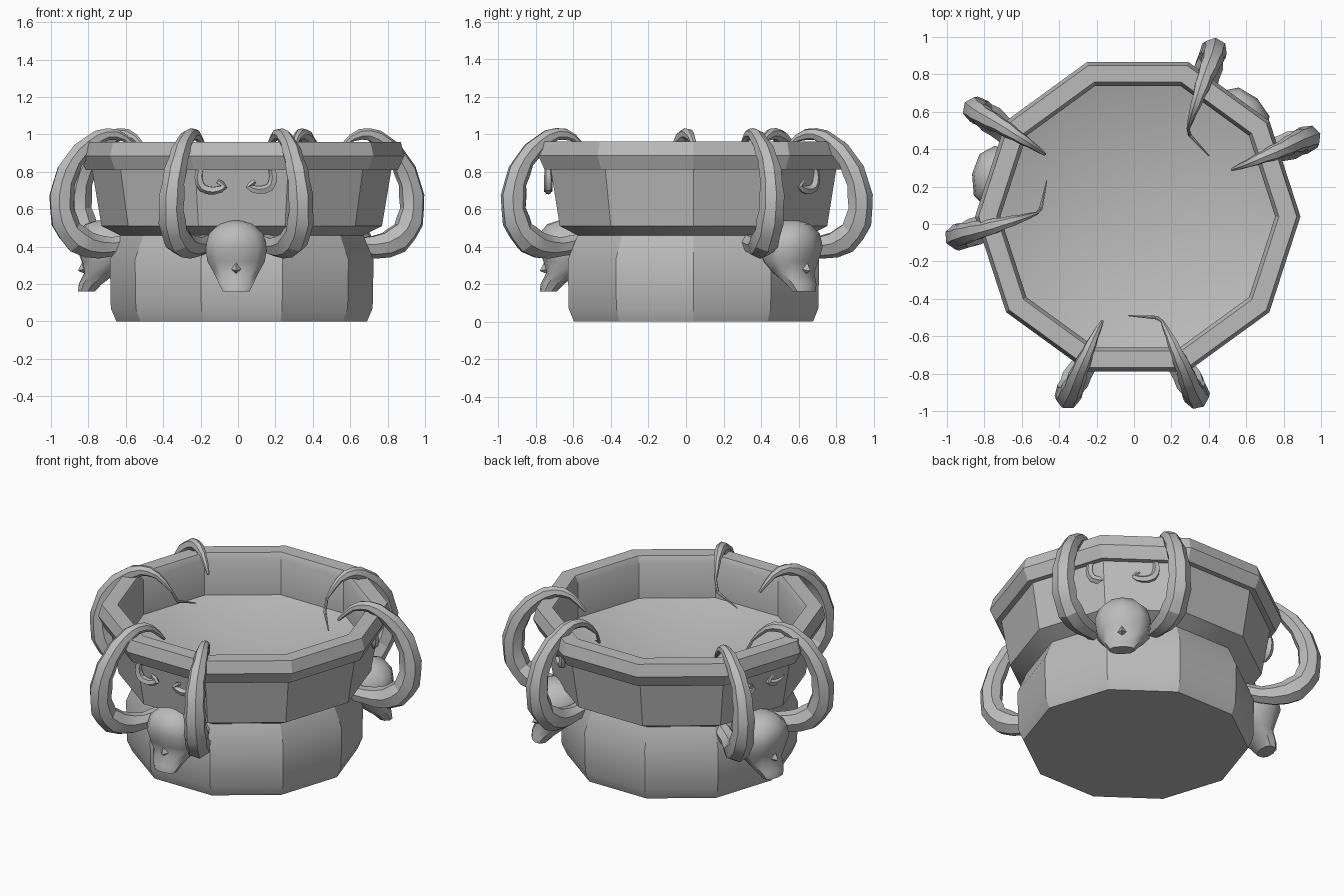
import bpy, bmesh, math
from mathutils import Vector, Quaternion

cube = bpy.data.objects.get("Cube")
if cube:
    bpy.data.objects.remove(cube, do_unlink=True)

stone = bpy.data.materials.new("grey_stone")
stone.use_nodes = True
GREY = (0.5, 0.5, 0.5, 1)
stone.diffuse_color = GREY
stone.node_tree.nodes["Principled BSDF"].inputs["Base Color"].default_value = GREY


def loft(name, rings, location=(0, 0, 0), turn=0, angle=30):
    """Skin a list of point rings; one-point rings become tips, open ends are capped."""
    bm = bmesh.new()
    rows = [[bm.verts.new(p) for p in ring] for ring in rings]
    n = max(len(r) for r in rows)
    for a, b in zip(rows, rows[1:]):
        for i in range(n):
            j = (i + 1) % n
            if len(b) == 1:
                bm.faces.new((a[i], a[j], b[0]))
            elif len(a) == 1:
                bm.faces.new((a[0], b[j], b[i]))
            else:
                bm.faces.new((a[i], a[j], b[j], b[i]))
    for row in (rows[0], rows[-1]):
        if len(row) > 2:
            bm.faces.new(row)
    bmesh.ops.recalc_face_normals(bm, faces=bm.faces)
    mesh = bpy.data.meshes.new(name)
    bm.to_mesh(mesh)
    bm.free()
    mesh.materials.append(stone)
    ob = bpy.data.objects.new(name, mesh)
    bpy.context.collection.objects.link(ob)
    ob.location = location
    ob.rotation_euler.z = turn
    bpy.ops.object.select_all(action='DESELECT')
    ob.select_set(True)
    bpy.context.view_layer.objects.active = ob
    bpy.ops.object.shade_smooth_by_angle(angle=math.radians(angle))
    return ob


def smooth_path(points, steps):
    """Catmull-Rom resampling of points of any dimension."""
    pts = [Vector(p) for p in points]
    pts = [pts[0] * 2 - pts[1]] + pts + [pts[-1] * 2 - pts[-2]]
    out = []
    for a, b, c, d in zip(pts, pts[1:], pts[2:], pts[3:]):
        for k in range(steps):
            t = k / steps
            out.append((b * 2 + (c - a) * t + (a * 2 - b * 5 + c * 4 - d) * t ** 2
                        + (b * 3 - a - c * 3 + d) * t ** 3) / 2)
    return out + [pts[-2]]


def tube_rings(path, radii, sides):
    """Rings across a path, carried along without twisting."""
    rings, axis, side = [], None, None
    for i, p in enumerate(path):
        new = (path[min(i + 1, len(path) - 1)] - path[max(i - 1, 0)]).normalized()
        if side is None:
            side = new.orthogonal().normalized()
        else:
            side = axis.rotation_difference(new) @ side
        axis = new
        rings.append([p + Quaternion(axis, math.tau * k / sides) @ side * radii[i]
                      for k in range(sides)])
    return rings


# Ten-sided basin: outside, rim, inside wall and dished floor
PROFILE = [(0.67, 0), (0.70, 0.07), (0.705, 0.33), (0.65, 0.46), (0.75, 0.51),
           (0.80, 0.81), (0.835, 0.81), (0.87, 0.885), (0.85, 0.96),
           (0.755, 0.96), (0.735, 0.92), (0.735, 0.69)]
SIDES = 10
basin = [[(r * math.cos(math.tau * k / SIDES), r * math.sin(math.tau * k / SIDES), z)
          for k in range(SIDES)] for r, z in PROFILE]
basin.append([(0, 0, 0.45)])
loft("basin", basin, (0.02, 0.04, 0))

# Ornament shapes, drawn for the front; y = -EDGE is the outer line of the horns
EDGE = 0.96
HORN = [(.14, -.55, .43), (.20, -.68, .40), (.28, -.80, .41), (.33, -.89, .48),
        (.345, -.93, .60), (.335, -.92, .74), (.31, -.87, .86), (.28, -.79, .95),
        (.24, -.70, 1.0), (.20, -.61, .98), (.16, -.53, .89)]
TAIL = [(.13, -.51, .82), (-.02, -.50, .76)]
CURL = [(.15, .86), (.185, .83), (.20, .77), (.18, .715), (.12, .70), (.065, .72), (.10, .75)]
# height, half width, front, back
HEAD = [(.16, .075, -.79, -.70), (.20, .095, -.785, -.66), (.26, .125, -.755, -.58),
        (.32, .16, -.77, -.52), (.40, .172, -.80, -.48), (.47, .15, -.79, -.48),
        (.52, .095, -.75, -.50), (.54, .04, -.69, -.55)]


def shifted(points, mirror=1, out=0):
    return [Vector((x * mirror, y + EDGE - out, z)) for x, y, z in points]


def horn(name, mirror, place, turn):
    path = smooth_path(shifted(HORN, mirror), 2)
    n = len(path)
    radii = []
    for i in range(n):
        t = i / (n - 1)
        r = 0.045 + 0.1 * t if t < 0.2 else 0.066 * (1 - ((t - 0.2) / 0.8) ** 1.7) + 0.009
        radii.append(r * (1.06 if i % 2 else 0.95))
    if mirror > 0:
        # thin trailing tip on one horn of the pair
        path += shifted(TAIL)
        radii += [0.01, 0.003]
    loft(name, tube_rings(path, radii, 7), place, turn, 25)


def head(name, place, turn, out):
    rings = []
    for z, w, front, back in HEAD:
        mid, half = (front + back) / 2, (back - front) / 2
        ring = []
        for k in range(10):
            a = math.tau * (k + 0.5) / 10
            c, s = math.cos(a), math.sin(a)
            # squarish oval
            c = math.copysign(abs(c) ** 0.8, c)
            s = math.copysign(abs(s) ** 0.8, s)
            ring.append((w * c, mid + half * s, z))
        rings.append(shifted(ring, out=out))
    loft(name, rings, place, turn, 40)


def nose(name, place, turn, out):
    base = [(-.03, -.75, .28), (0, -.76, .33), (.03, -.75, .28), (0, -.74, .25)]
    loft(name, [shifted(base, out=out), shifted([(0, -.79, .27)], out=out)], place, turn)


def curl(name, mirror, place, turn):
    path = smooth_path(shifted([(x, -.745, z) for x, z in CURL], mirror), 2)
    n = len(path)
    radii = [0.01 + 0.014 * math.sin(math.pi * (i + 0.5) / n) for i in range(n)]
    loft(name, tube_rings(path, radii, 5), place, turn)


# Three ornament groups around the basin: name, position, facing, head offset
GROUPS = [("front", (-0.01, -0.95), -90, 0),
          ("back_left", (0.70, 0.715), 47, 0.1),
          ("right", (-0.925, 0.275), 172, 0.1)]
for label, (x, y), facing, out in GROUPS:
    place, turn = (x, y, 0), math.radians(facing + 90)
    head(label + "_head", place, turn, out)
    nose(label + "_nose", place, turn, out)
    for side, mirror in (("a", 1), ("b", -1)):
        horn(label + "_horn_" + side, mirror, place, turn)
        curl(label + "_brow_curl_" + side, mirror, place, turn)
